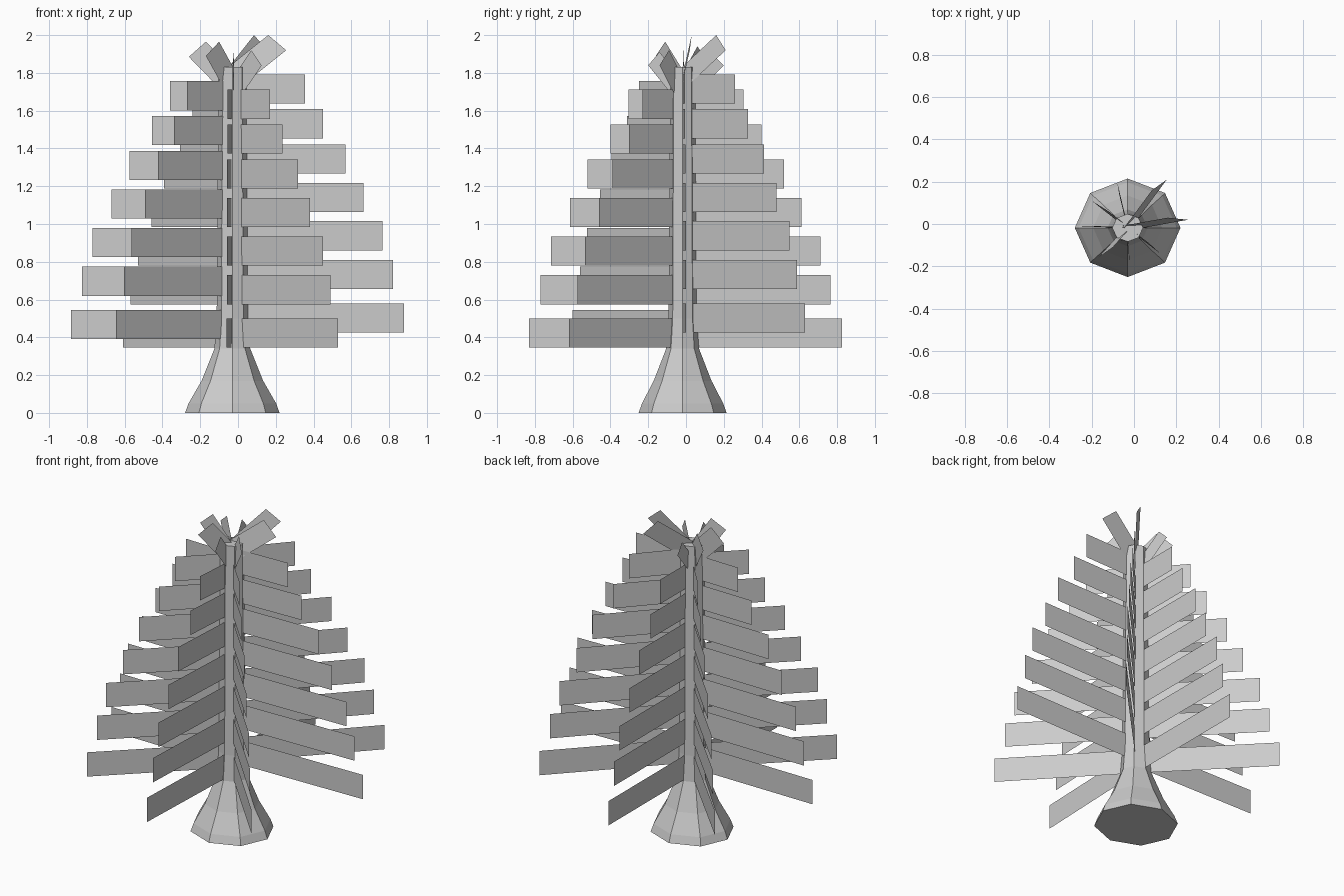
import bpy, math
from mathutils import Vector

if "Cube" in bpy.data.objects:
    bpy.data.objects.remove(bpy.data.objects["Cube"])

CX, CY = -0.03, -0.018


def make(name, verts, faces):
    me = bpy.data.meshes.new(name)
    me.from_pydata([tuple(v) for v in verts], [], faces)
    me.update()
    ob = bpy.data.objects.new(name, me)
    bpy.context.collection.objects.link(ob)
    return ob


# trunk: eight-sided, flared at the foot (z, x radius, y radius)
rings = [(0, 0.25, 0.233), (0.05, 0.232, 0.215), (0.17, 0.163, 0.153),
         (0.34, 0.095, 0.087), (0.5, 0.083, 0.074), (1.83, 0.073, 0.066)]
N = 8
verts, faces = [], []
for z, rx, ry in rings:
    for i in range(N):
        a = 2 * math.pi * i / N
        verts.append((CX + rx * math.cos(a), CY + ry * math.sin(a), z))
for r in range(len(rings) - 1):
    for i in range(N):
        j = (i + 1) % N
        faces.append((r * N + i, r * N + j, (r + 1) * N + j, (r + 1) * N + i))
faces.append(tuple(reversed(range(N))))
faces.append(tuple(range((len(rings) - 1) * N, len(rings) * N)))
make("trunk", verts, faces)

# branches: flat upright strips, seven levels in each of eight directions
levels = [(0.345, 0), (0.575, 0.114), (0.78, 0.219), (0.983, 0.41),
          (1.187, 0.59), (1.373, 0.819), (1.557, 1)]
# lowest tip xy, highest tip xy, height offset
rows = {
    "right": ((0.88, 0.0), (0.355, -0.005), 0.08),
    "back_right": ((0.59, 0.63), (0.22, 0.26), 0.08),
    "back": ((-0.03, 0.825), (-0.03, 0.305), 0.0),
    "back_left": ((-0.61, 0.58), (-0.24, 0.22), 0.0),
    "left": ((-0.885, -0.01), (-0.36, -0.01), 0.045),
    "front_left": ((-0.645, -0.6), (-0.27, -0.25), 0.045),
    "front": ((-0.06, -0.83), (-0.055, -0.305), 0.0),
    "front_right": ((0.53, -0.62), (0.17, -0.23), 0.0),
}
centre = Vector((CX, CY))
for name, (low, high, dz) in rows.items():
    verts, faces = [], []
    for z, t in levels:
        tip = Vector(low).lerp(Vector(high), t)
        root = centre + (tip - centre).normalized() * 0.05
        b, n = z + dz, len(verts)
        for p, h in ((root, b), (tip, b), (tip, b + 0.155), (root, b + 0.155)):
            verts.append((p.x, p.y, h))
        faces.append((n, n + 1, n + 2, n + 3))
    make("branches_" + name, verts, faces)

# crown leaves: tilted strips (upper and lower tip corner of each)
tips = [((0.16, 0.03, 2.0), (0.255, 0.02, 1.92)),
        ((0.085, 0.16, 2.0), (0.155, 0.21, 1.92)),
        ((-0.07, 0.14, 1.9), (-0.08, 0.2, 1.84)),
        ((-0.12, 0.06, 1.94), (-0.2, 0.11, 1.87)),
        ((-0.17, -0.01, 1.965), (-0.26, -0.01, 1.885)),
        ((-0.1, -0.11, 1.965), (-0.17, -0.16, 1.89)),
        ((-0.025, -0.14, 1.91), (-0.02, -0.2, 1.84)),
        ((0.07, -0.09, 1.92), (0.125, -0.14, 1.84))]
verts, faces = [], []
for up, lo in tips:
    u, l = Vector(up), Vector(lo)
    c = Vector((CX, CY, (u.z + l.z) / 2 - 0.19))
    w = (u - l) / 2
    n = len(verts)
    verts += [c - w, l, u, c + w]
    faces.append((n, n + 1, n + 2, n + 3))
make("crown_leaves", verts, faces)
